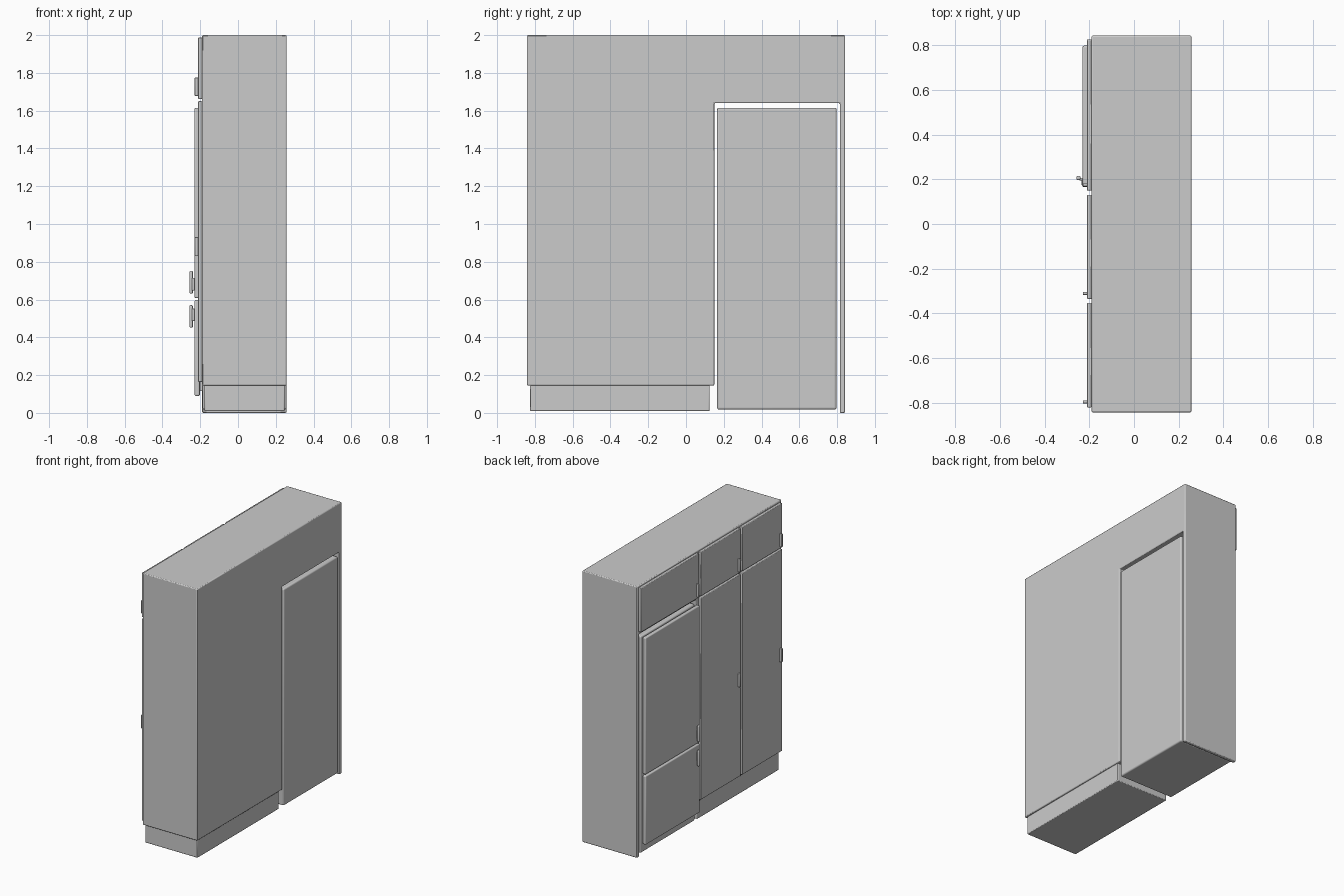
import bpy, bmesh

if "Cube" in bpy.data.objects:
    bpy.data.objects.remove(bpy.data.objects["Cube"])


def finish(obj, bevel=0.005, segments=2):
    mod = obj.modifiers.new("soft_edges", 'BEVEL')
    mod.width = bevel
    mod.segments = segments
    bpy.ops.object.select_all(action='DESELECT')
    obj.select_set(True)
    bpy.context.view_layer.objects.active = obj
    bpy.ops.object.shade_smooth_by_angle()
    return obj


def extrude_x(name, profile, x0, x1, bevel=0.005, segments=2):
    """Extrude a closed (y, z) profile from x0 to x1."""
    bm = bmesh.new()
    face = bm.faces.new([bm.verts.new((x0, y, z)) for y, z in profile])
    new = bmesh.ops.extrude_face_region(bm, geom=[face])['geom']
    moved = [v for v in new if isinstance(v, bmesh.types.BMVert)]
    bmesh.ops.translate(bm, verts=moved, vec=(x1 - x0, 0, 0))
    bmesh.ops.recalc_face_normals(bm, faces=bm.faces[:])
    mesh = bpy.data.meshes.new(name)
    bm.to_mesh(mesh)
    bm.free()
    obj = bpy.data.objects.new(name, mesh)
    bpy.context.collection.objects.link(obj)
    return finish(obj, bevel, segments)


def box(name, x, y, z, bevel=0.005, segments=2):
    rect = [(y[0], z[0]), (y[1], z[0]), (y[1], z[1]), (y[0], z[1])]
    return extrude_x(name, rect, x[0], x[1], bevel, segments)


# Cabinet carcass with an open niche for the fridge, and its plinth
extrude_x("cabinet_body", [(-.842, .145), (.15, .145), (.15, 1.64), (.815, 1.64),
                           (.815, 0), (.842, 0), (.842, 2), (-.842, 2)], -.19, .257, .006)
box("plinth", (-.178, .247), (-.825, .125), (.01, .147))

# Cabinet doors: three on top, two tall ones below, each with a small pull
for i, y in enumerate([(-.82, -.353), (-.335, .13), (.15, .825)]):
    box(f"upper_door_{i}", (-.211, -.189), y, (1.662, 1.988), .004)
    box(f"upper_pull_{i}", (-.229, -.209), (y[0] + .018, y[0] + .032), (1.678, 1.775), .003)
    if i < 2:
        box(f"tall_door_{i}", (-.211, -.189), y, (.163, 1.65), .004)
        box(f"tall_pull_{i}", (-.229, -.209), (y[0] + .018, y[0] + .032), (.83, .93), .003)

# Fridge body, doors and door seals
box("fridge_body", (-.188, .257), (.165, .797), (.018, 1.615), .01, 3)
for part, z0, z1 in [("fridge", .608, 1.615), ("freezer", .09, .597)]:
    box(part + "_door", (-.23, -.202), (.165, .797), (z0, z1), .007, 3)
    box(part + "_seal", (-.206, -.184), (.19, .772), (z0 + .025, z1 - .025), .002)

# Fridge handles: an upright rounded grip on a short mount
for part, z0, z1, m0, m1 in [("fridge", .632, .752, .648, .715),
                             ("freezer", .452, .57, .487, .553)]:
    box(part + "_handle_grip", (-.257, -.239), (.197, .215), (z0, z1), .006, 3)
    box(part + "_handle_mount", (-.245, -.225), (.194, .206), (m0, m1), .004)
    box(part + "_handle_plate", (-.234, -.226), (.172, .206), (m0, m1), .003)
